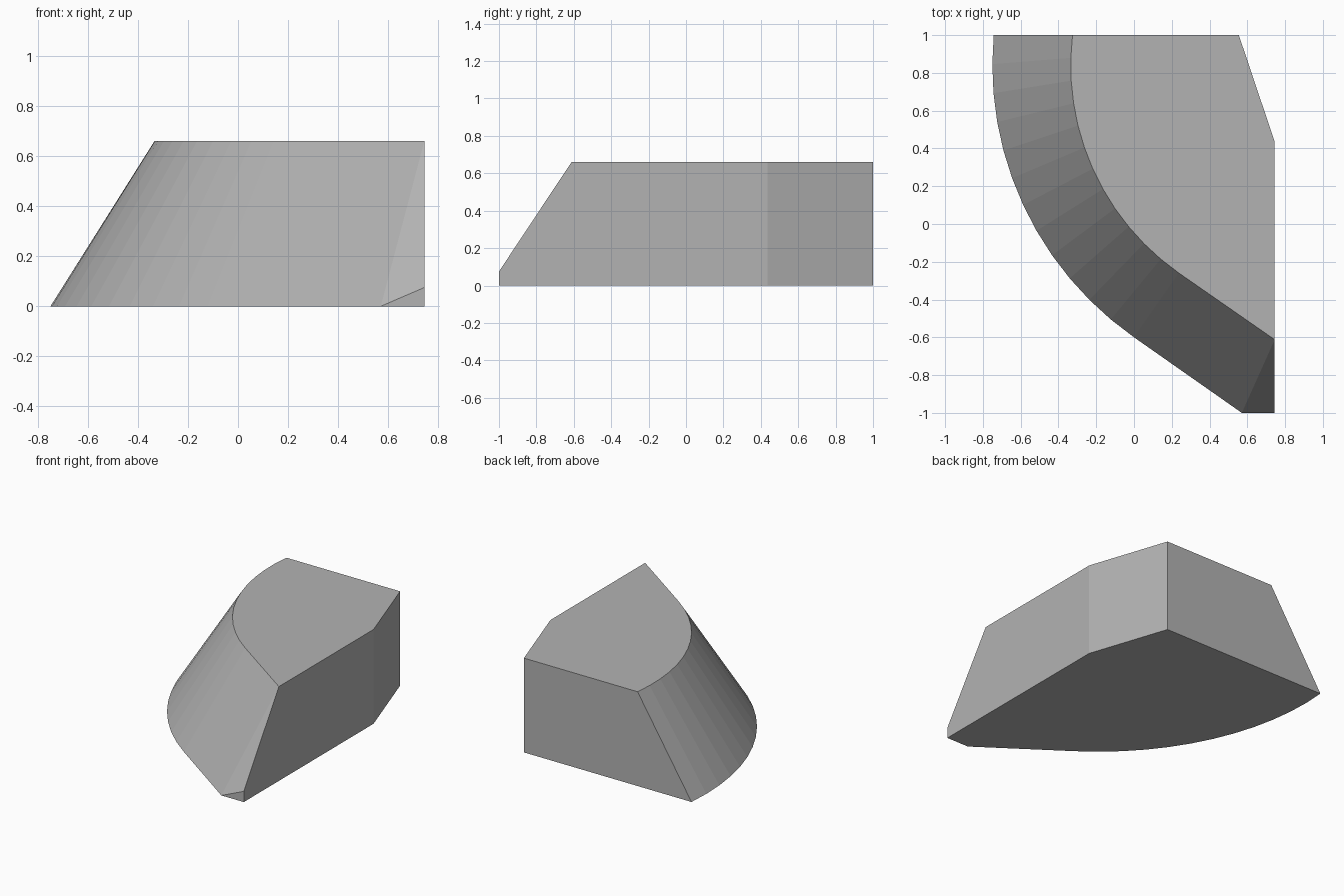
import bpy, bmesh, math

if "Cube" in bpy.data.objects:
    bpy.data.objects.remove(bpy.data.objects["Cube"])

HEIGHT = 0.66
CENTRE = (1.007, 0.84)      # shared centre of the lower and upper arcs
BACK, RIGHT, FRONT = 1.0, 0.745, -1.0
STEPS = 12


def sloped_outline(radius, end):
    """Arc from the back plane round to a straight run ending at `end`."""
    start = -math.asin((BACK - CENTRE[1]) / radius)
    stop = math.radians(55)
    pts = []
    for i in range(STEPS + 1):
        a = start + (stop - start) * i / STEPS
        pts.append((CENTRE[0] - radius * math.cos(a),
                    CENTRE[1] - radius * math.sin(a)))
    return pts + [end]


bm = bmesh.new()

# Curved battered wall between the lower and upper outlines
low = [bm.verts.new((x, y, 0)) for x, y in sloped_outline(1.757, (0.571, FRONT))]
top = [bm.verts.new((x, y, HEIGHT)) for x, y in sloped_outline(1.342, (RIGHT, -0.612))]
for i in range(len(low) - 1):
    bm.faces.new((low[i], low[i + 1], top[i + 1], top[i]))

# Clipped front corner
foot = bm.verts.new((RIGHT, FRONT, 0))
nose = bm.verts.new((RIGHT, FRONT, 0.075))
bm.faces.new((low[-1], foot, nose))
bm.faces.new((low[-1], nose, top[-1]))

# Right side, chamfered back corner and back
side_low, side_top = [bm.verts.new((RIGHT, 0.435, z)) for z in (0, HEIGHT)]
back_low, back_top = [bm.verts.new((0.555, BACK, z)) for z in (0, HEIGHT)]
bm.faces.new((foot, side_low, side_top, top[-1], nose))
bm.faces.new((side_low, back_low, back_top, side_top))
bm.faces.new((back_low, low[0], top[0], back_top))

# Flat top and base
bm.faces.new(top + [side_top, back_top])
bm.faces.new(low + [foot, side_low, back_low])
bmesh.ops.recalc_face_normals(bm, faces=bm.faces[:])

mesh = bpy.data.meshes.new("sloped_block")
bm.to_mesh(mesh)
bm.free()
block = bpy.data.objects.new("sloped_block", mesh)
bpy.context.collection.objects.link(block)

# Plain grey
grey = bpy.data.materials.new("grey")
grey.diffuse_color = (0.45, 0.45, 0.45, 1)
grey.use_nodes = True
grey.node_tree.nodes["Principled BSDF"].inputs["Base Color"].default_value = grey.diffuse_color
mesh.materials.append(grey)
